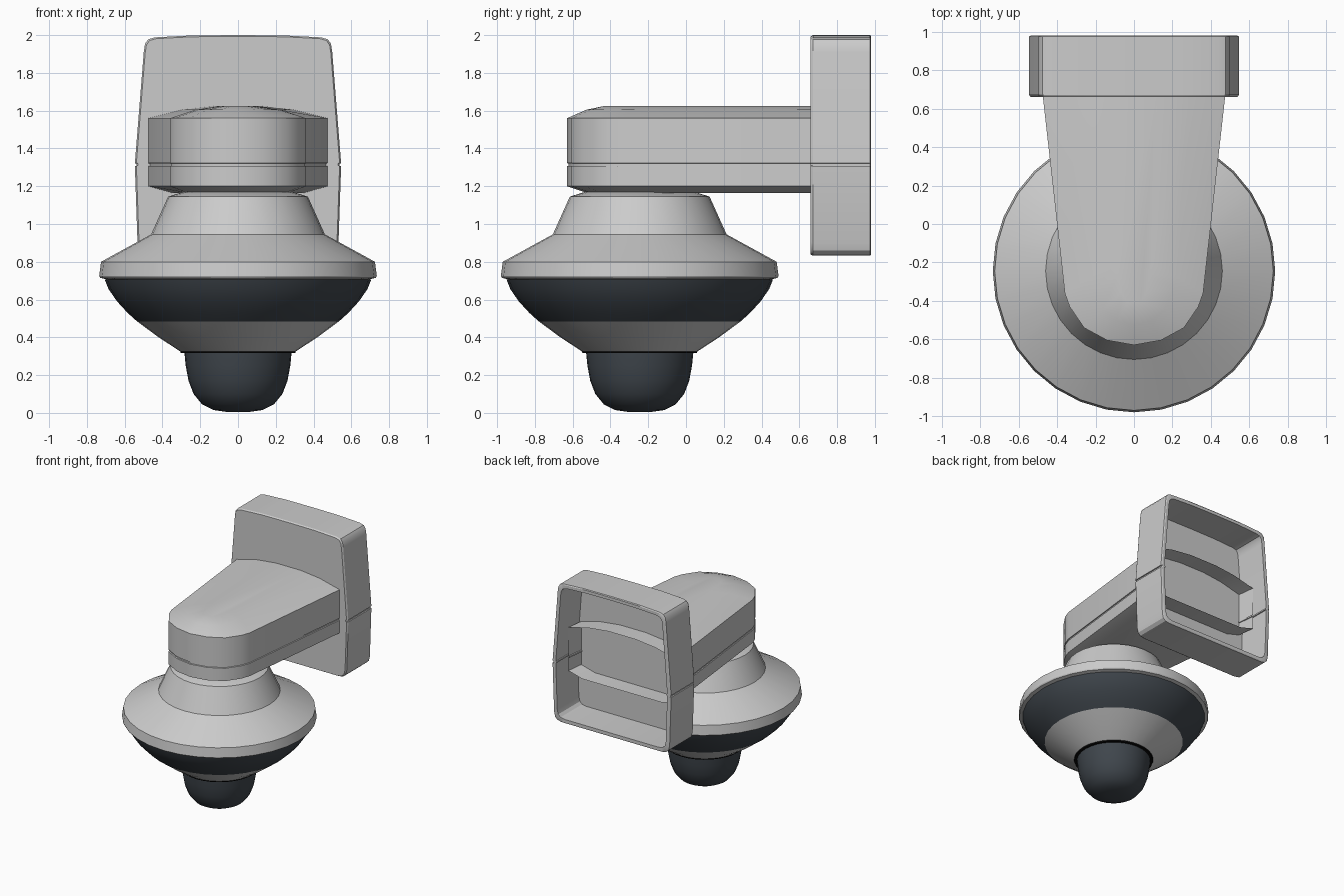
import bpy, bmesh, math

cube = bpy.data.objects.get("Cube")
if cube:
    bpy.data.objects.remove(cube, do_unlink=True)


def material(name, rgb):
    m = bpy.data.materials.new(name)
    m.use_nodes = True
    m.diffuse_color = (*rgb, 1)
    m.node_tree.nodes["Principled BSDF"].inputs["Base Color"].default_value = (*rgb, 1)
    return m


GREY = material("casing grey", (0.6, 0.6, 0.6))
DARK = material("dark slate", (0.05, 0.061, 0.073))
BLACK = material("black trim", (0.003, 0.003, 0.003))


def loft(name, rings, mat, closed=True, caps=(False, False), angle=30):
    """Skin a list of equally long point rings, optionally capping both ends."""
    bm = bmesh.new()
    loops = [[bm.verts.new(p) for p in ring] for ring in rings]
    n = len(loops[0])
    for a, b in zip(loops, loops[1:]):
        for i in range(n if closed else n - 1):
            j = (i + 1) % n
            bm.faces.new((a[i], a[j], b[j], b[i]))
    for loop, cap in zip((loops[0], loops[-1]), caps):
        if cap:
            bm.faces.new(loop)
    bmesh.ops.recalc_face_normals(bm, faces=bm.faces)
    mesh = bpy.data.meshes.new(name)
    bm.to_mesh(mesh)
    bm.free()
    mesh.materials.append(mat)
    obj = bpy.data.objects.new(name, mesh)
    bpy.context.collection.objects.link(obj)
    bpy.ops.object.select_all(action='DESELECT')
    obj.select_set(True)
    bpy.context.view_layer.objects.active = obj
    bpy.ops.object.shade_smooth_by_angle(angle=math.radians(angle))
    return obj


def lathe(name, profile, mat, caps=(False, False), sides=32, centre_y=-0.245):
    turns = [2 * math.pi * i / sides for i in range(sides)]
    rings = [[(r * math.cos(t), centre_y + r * math.sin(t), z) for t in turns]
             for r, z in profile]
    return loft(name, rings, mat, caps=caps)


# Hanging camera head, from the neck down to the lens dome
lathe("head_housing", [(0.29, 1.17), (0.37, 1.145), (0.46, 0.945), (0.725, 0.80),
                       (0.735, 0.725), (0.73, 0.715), (0.69, 0.705)], GREY, (True, False))
lathe("window_band", [(0.705, 0.705), (0.685, 0.655), (0.64, 0.59), (0.585, 0.53),
                      (0.535, 0.485)], DARK)
lathe("lower_ring", [(0.535, 0.485), (0.42, 0.40), (0.305, 0.325)], GREY)
lathe("trim_ring", [(0.307, 0.328), (0.303, 0.317), (0.27, 0.317)], BLACK)
lathe("lens_dome", [(0.284, 0.322), (0.277, 0.25), (0.262, 0.17), (0.235, 0.10),
                    (0.19, 0.045), (0.13, 0.015), (0.06, 0.005)], DARK, (False, True))

# Tapered wall arm: open at the back, domed on top, with a seam around it
ARM_BACK = 0.84
half = [(0.495, ARM_BACK), (0.475, 0.67), (0.36, -0.36), (0.335, -0.43),
        (0.26, -0.54), (0.14, -0.605)]
outline = half + [(0, -0.63)] + [(-x, y) for x, y in reversed(half)]


def arm_ring(sx, sy, z):
    return [(x * sx, ARM_BACK + (y - ARM_BACK) * sy, z) for x, y in outline]


arm_levels = [(0.74, 0.93, 1.165), (1, 1, 1.2), (1, 1, 1.306), (0.985, 0.994, 1.308),
              (0.985, 0.994, 1.320), (1, 1, 1.322), (1, 1, 1.56),
              (0.62, 0.93, 1.605), (0.25, 0.865, 1.625)]
loft("wall_arm", [arm_ring(*level) for level in arm_levels], GREY,
     closed=False, caps=(True, True))

# Wall bracket: hollow box open at the back, tapering above the seam
right = [(0.25, 1.998), (0.44, 1.988), (0.475, 1.978), (0.492, 1.955), (0.499, 1.91),
         (0.546, 1.322), (0.538, 1.320), (0.538, 1.308), (0.546, 1.306),
         (0.532, 0.90), (0.522, 0.86), (0.50, 0.84), (0.46, 0.832)]
plate = [(0, 2.0)] + right + [(-x, z) for x, z in reversed(right)]


def plate_ring(y, sx=1.0, sz=1.0):
    return [(x * sx, y, 1.415 + (z - 1.415) * sz) for x, z in plate]


loft("wall_bracket", [plate_ring(0.66, 0.985, 0.988), plate_ring(0.672), plate_ring(0.975),
                      plate_ring(0.98, 0.985, 0.988), plate_ring(0.98, 0.94, 0.945),
                      plate_ring(0.695, 0.94, 0.945)], GREY, caps=(True, True))
